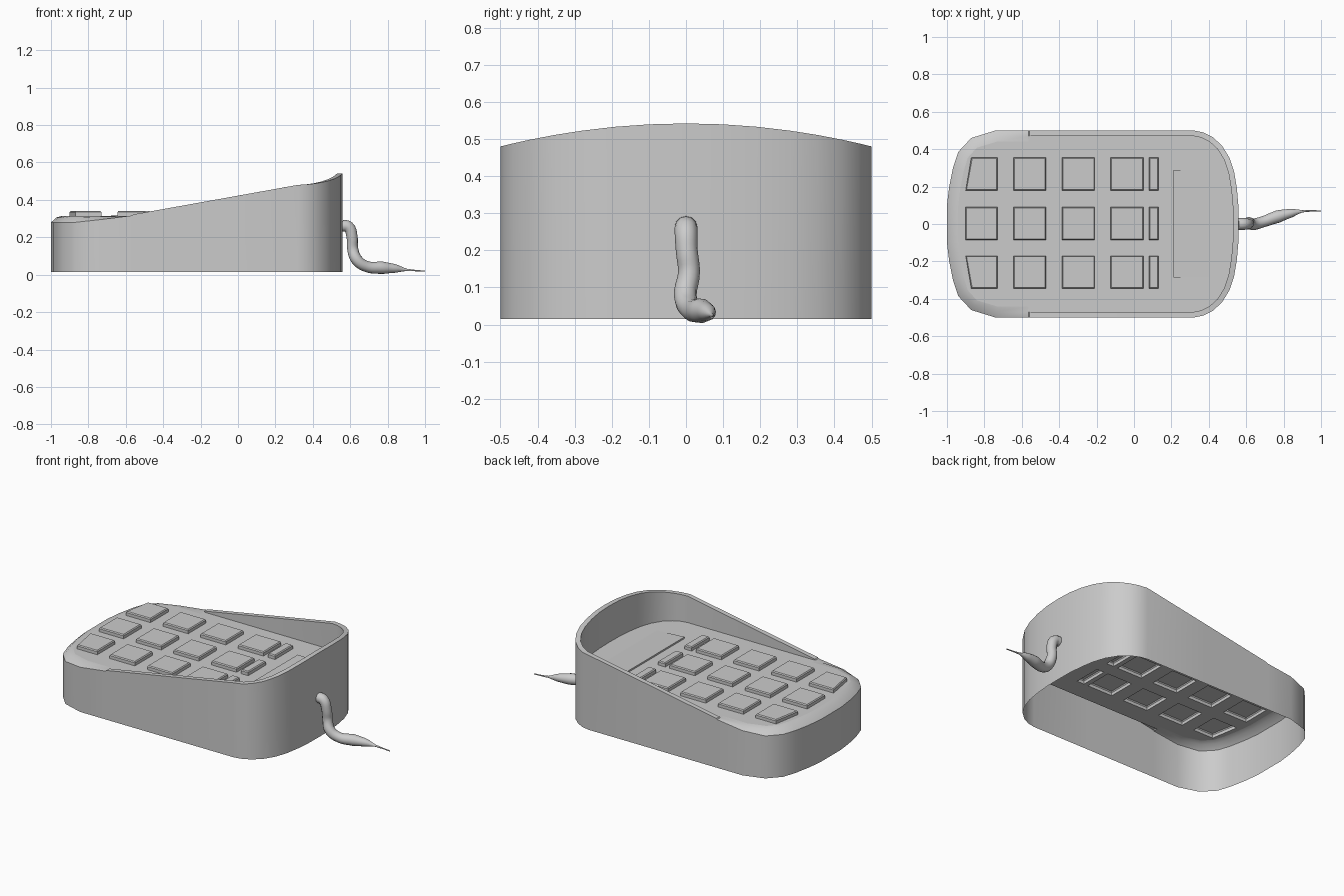
import bpy, bmesh, math
from mathutils import Vector

if "Cube" in bpy.data.objects:
    bpy.data.objects.remove(bpy.data.objects["Cube"])

grey = bpy.data.materials.new("plain grey")
grey.diffuse_color = (0.6, 0.6, 0.6, 1)
grey.use_nodes = True
grey.node_tree.nodes["Principled BSDF"].inputs["Base Color"].default_value = grey.diffuse_color

DECK = 0.315   # height of the key deck
STEP = -0.56   # where the raised rim begins


def finish(obj):
    obj.data.materials.clear()
    obj.data.materials.append(grey)
    bpy.ops.object.select_all(action='DESELECT')
    obj.select_set(True)
    bpy.context.view_layer.objects.active = obj
    bpy.ops.object.shade_smooth_by_angle(angle=math.radians(32))


def from_bmesh(name, bm, recalc=True):
    if recalc:
        bmesh.ops.recalc_face_normals(bm, faces=bm.faces)
    me = bpy.data.meshes.new(name)
    bm.to_mesh(me)
    bm.free()
    obj = bpy.data.objects.new(name, me)
    bpy.context.collection.objects.link(obj)
    finish(obj)


# Plan outline: one half, then mirrored
half = [(-1, 0), (-1, .1), (-.988, .2), (-.968, .3), (-.94, .385), (-.87, .46),
        (-.74, .5), (STEP - .005, .5), (STEP, .5), (-.1, .5), (.32, .5), (.37, .49),
        (.42, .465), (.47, .42), (.51, .355), (.535, .28), (.55, .19),
        (.558, .1), (.56, 0)]
outline = half + [(x, -y) for x, y in half[-2:0:-1]]


def rim_height(x, y):
    if x < -.85:
        return .28
    if x < STEP:
        return .28 + .037 * (x + .85) / (STEP + .85)
    if x <= .32:
        return .322 + .158 * (x - STEP) / (.32 - STEP)
    return .48 + .062 * (1 - (y / .5) ** 2)


def inset(i, d):
    n = len(outline)
    a, b = Vector(outline[i - 1]), Vector(outline[(i + 1) % n])
    t = (b - a).normalized()
    p = Vector(outline[i]) + Vector((t.y, -t.x)) * d
    return p.x, p.y


# Key footprints: a grid of square keys with slanted outer corners, and slim keys
keys = []
for y0, y1 in ((-.345, -.17), (-.085, .09), (.18, .355)):
    for x0, x1 in ((-.9, -.73), (-.645, -.47), (-.385, -.21), (-.125, .05), (.08, .13)):
        low = .03 if x0 == -.9 and y0 < -.3 else 0
        high = .03 if x0 == -.9 and y1 > .3 else 0
        keys.append([(x0 + low, y0), (x1, y0), (x1, y1), (x0 + high, y1)])

# Housing: open-bottomed wall, rim and inner wall down to the deck
bm = bmesh.new()
rings = [[], [], [], []]
for i, (x, y) in enumerate(outline):
    z = rim_height(x, y)
    raised = x >= STEP
    c = inset(i, .03)
    d = c if raised else inset(i, .06)
    points = ((x, y, .015), (x, y, z),
              (*c, z if raised else z + (DECK - z) * .75), (*d, DECK))
    for ring, p in zip(rings, points):
        ring.append(bm.verts.new(p))
n = len(outline)
for lower, upper in zip(rings, rings[1:]):
    for i in range(n):
        j = (i + 1) % n
        bm.faces.new((lower[j], lower[i], upper[i], upper[j]))
from_bmesh("housing", bm, recalc=False)

# Deck: flat plate with an opening under every key
bm = bmesh.new()
loops = [[(*inset(i, .03 if p[0] >= STEP else .06),) for i, p in enumerate(outline)]] + keys
edges = []
for loop in loops:
    vs = [bm.verts.new((x, y, DECK)) for x, y in loop]
    edges += [bm.edges.new((vs[k - 1], vs[k])) for k in range(len(vs))]
bmesh.ops.triangle_fill(bm, edges=edges, use_beauty=True, normal=(0, 0, 1))
for f in bm.faces:
    f.normal_update()
    if f.normal.z < 0:
        f.normal_flip()
from_bmesh("deck", bm, recalc=False)

# Keys: hollow caps with a small chamfer
bm = bmesh.new()
for key in keys:
    cx = sum(p[0] for p in key) / 4
    cy = sum(p[1] for p in key) / 4
    layers = []
    for z, d in ((DECK, 0), (.334, 0), (.34, .005)):
        layers.append([bm.verts.new((x - math.copysign(d, x - cx),
                                     y - math.copysign(d, y - cy), z)) for x, y in key])
    for a, b in zip(layers, layers[1:]):
        for k in range(4):
            bm.faces.new((a[k - 1], a[k], b[k], b[k - 1]))
    bm.faces.new(layers[-1])
from_bmesh("keys", bm, recalc=False)

# Display: thin wedge that fades into the deck
bm = bmesh.new()
base = [bm.verts.new((x, y, DECK)) for x, y in ((.21, -.285), (.4, -.285), (.4, .29), (.21, .29))]
top = [bm.verts.new((.21, y, DECK + .01)) for y in (-.285, .29)]
bm.faces.new((top[0], base[1], base[2], top[1]))
bm.faces.new((base[0], top[0], top[1], base[3]))
bm.faces.new((base[0], base[1], top[0]))
bm.faces.new((base[3], top[1], base[2]))
from_bmesh("display_panel", bm)

# Cable: drooping tube that narrows to a thin tip
path = [(.555, 0, .262, 1), (.59, 0, .255, 1), (.61, .002, .2, .95), (.613, .008, .14, .95),
        (.635, -.002, .08, 1), (.69, .012, .043, .95), (.77, .04, .037, 1.08),
        (.84, .058, .033, .75), (.9, .068, .026, .2), (.95, .07, .022, .12), (1, .07, .019, .1)]
cu = bpy.data.curves.new("cable", 'CURVE')
cu.dimensions = '3D'
cu.bevel_depth = .031
cu.bevel_resolution = 4
cu.resolution_u = 5
cu.use_fill_caps = True
sp = cu.splines.new('BEZIER')
sp.bezier_points.add(len(path) - 1)
for bp, (x, y, z, r) in zip(sp.bezier_points, path):
    bp.co = (x, y, z)
    bp.radius = r
    bp.handle_left_type = bp.handle_right_type = 'AUTO'
cable = bpy.data.objects.new("cable", cu)
bpy.context.collection.objects.link(cable)
bpy.ops.object.select_all(action='DESELECT')
cable.select_set(True)
bpy.context.view_layer.objects.active = cable
bpy.ops.object.convert(target='MESH')
finish(bpy.context.view_layer.objects.active)
